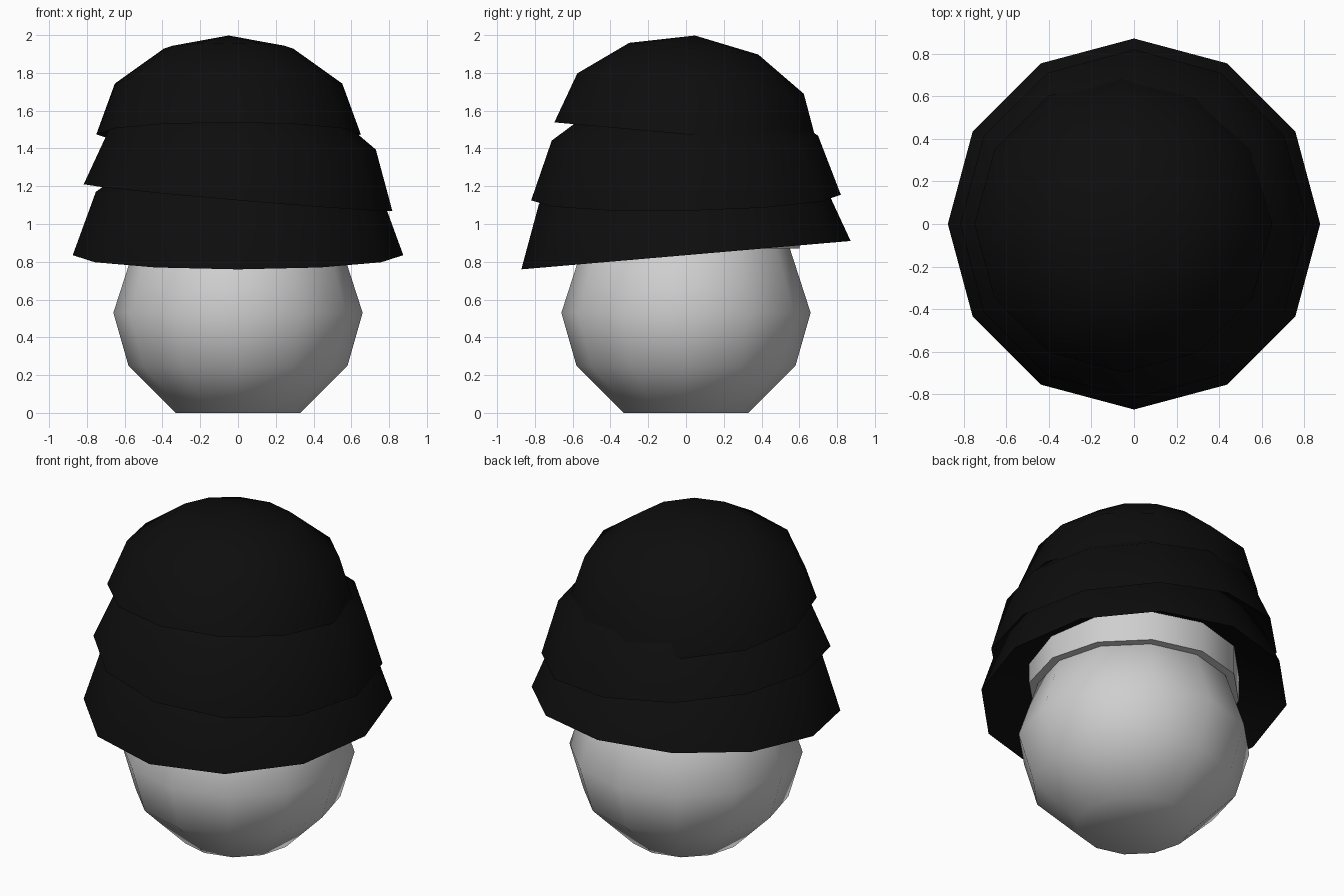
import bpy, bmesh
from math import sin, cos, pi
from mathutils import Matrix

cube = bpy.data.objects.get("Cube")
if cube:
    bpy.data.objects.remove(cube, do_unlink=True)

SIDES = 12


def material(name, rgb):
    mat = bpy.data.materials.new(name)
    mat.use_nodes = True
    mat.diffuse_color = (*rgb, 1)
    bsdf = mat.node_tree.nodes["Principled BSDF"]
    bsdf.inputs["Base Color"].default_value = (*rgb, 1)
    bsdf.inputs["Roughness"].default_value = 0.8
    return mat


def lathe(name, profile, mat, angle):
    """Turn a closed (radius, height) profile about z; zero radius makes a pole."""
    bm = bmesh.new()
    rings = []
    for r, z in profile:
        count = SIDES if r > 0 else 1
        rings.append([bm.verts.new((r * cos(2 * pi * i / SIDES), r * sin(2 * pi * i / SIDES), z))
                      for i in range(count)])
    for low, high in zip(rings, rings[1:]):
        for i in range(SIDES):
            j = (i + 1) % SIDES
            corners = [low[i % len(low)], low[j % len(low)], high[j % len(high)], high[i % len(high)]]
            bm.faces.new(list(dict.fromkeys(corners)))
    bmesh.ops.recalc_face_normals(bm, faces=bm.faces)
    mesh = bpy.data.meshes.new(name)
    bm.to_mesh(mesh)
    bm.free()
    mesh.materials.append(mat)
    obj = bpy.data.objects.new(name, mesh)
    bpy.context.collection.objects.link(obj)
    bpy.ops.object.select_all(action='DESELECT')
    obj.select_set(True)
    bpy.context.view_layer.objects.active = obj
    bpy.ops.object.shade_smooth_by_angle(angle=angle)
    return obj


skin = material("pale grey", (0.62, 0.62, 0.62))
black = material("black", (0.004, 0.004, 0.004))

# Rounded head with a flat base
lathe("head", [(0, 0), (0.33, 0), (0.58, 0.25), (0.66, 0.53), (0.55, 0.87), (0.4, 1.0), (0, 1.1)],
      skin, pi / 3)

# Pale band between the head and the hair
lathe("scalp_band", [(0, 0.87), (0.6, 0.87), (0.6, 1.06), (0, 1.06)], skin, pi / 4)

# Three tilted hair caps: rim radius, rim centre, slope along x and y
layers = {
    "hair_lower": (0.875, (0, 0, 0.835), 0, 0.086),
    "hair_middle": (0.82, (0, 0, 1.14), -0.086, 0.018),
    "hair_top": (0.70, (-0.05, 0, 1.475), 0, -0.09),
}
# Cap outline for a rim radius of one, hollowed underneath
cap = [(0, 0.21), (0.68, 0.21), (1, 0), (0.86, 0.385), (0.49, 0.65), (0, 0.75)]
for name, (radius, centre, slope_x, slope_y) in layers.items():
    hair = lathe(name, [(r * radius, h * radius) for r, h in cap], black, pi / 4)
    tilt = Matrix.Rotation(slope_y, 4, 'X') @ Matrix.Rotation(-slope_x, 4, 'Y')
    hair.matrix_world = Matrix.Translation(centre) @ tilt
